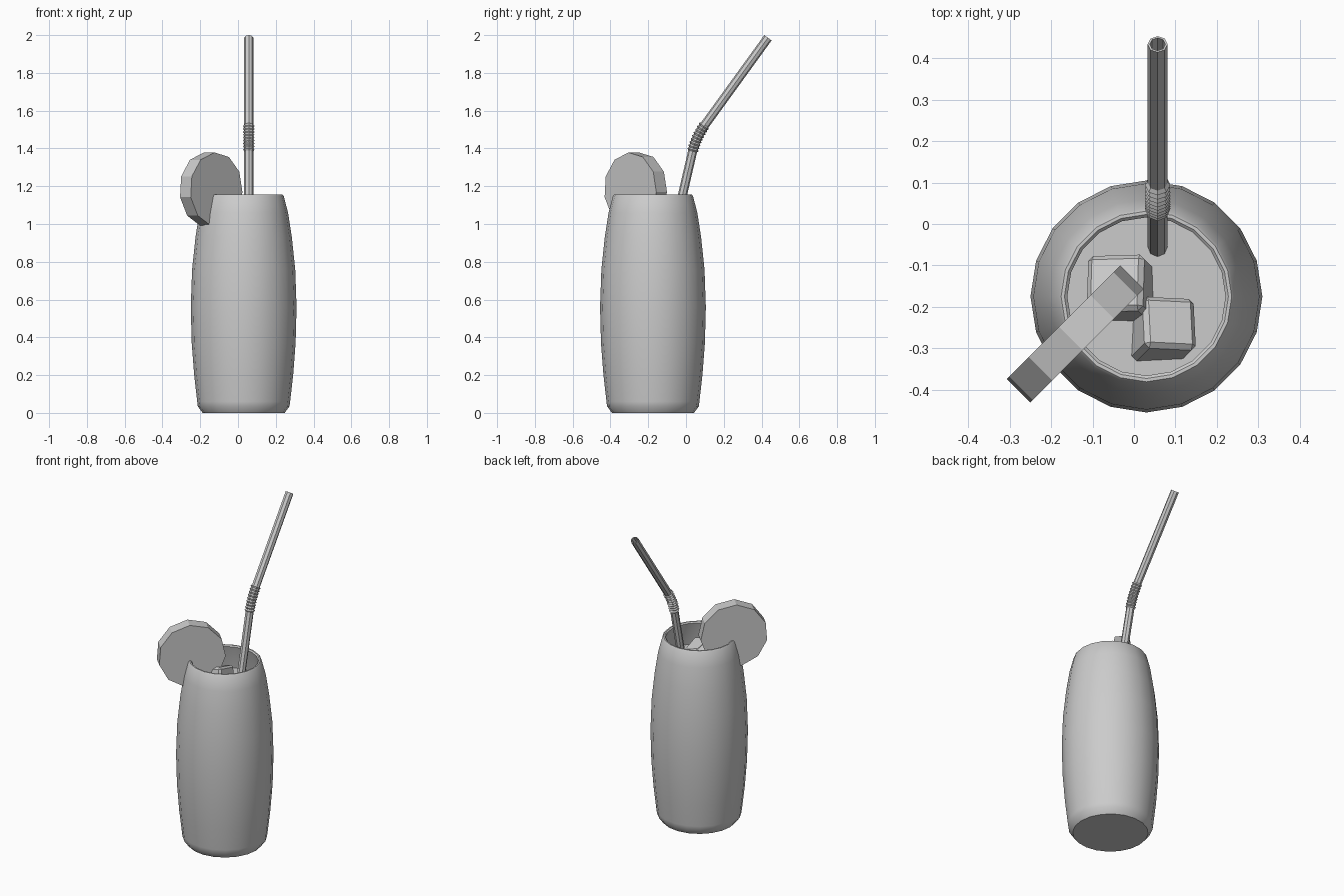
import bpy, bmesh, math
from mathutils import Matrix, Vector

if "Cube" in bpy.data.objects:
    bpy.data.objects.remove(bpy.data.objects["Cube"])

GREY = (0.6, 0.6, 0.6, 1.0)
CENTRE = Vector((0.03, -0.175, 0))
LEVEL = 1.0

grey = bpy.data.materials.new("plain grey")
grey.use_nodes = True
grey.diffuse_color = GREY
grey.node_tree.nodes["Principled BSDF"].inputs["Base Color"].default_value = GREY


def finish(name, bm, smooth=False):
    """Turn a bmesh into a named grey object."""
    bmesh.ops.recalc_face_normals(bm, faces=bm.faces)
    mesh = bpy.data.meshes.new(name)
    bm.to_mesh(mesh)
    bm.free()
    mesh.materials.append(grey)
    obj = bpy.data.objects.new(name, mesh)
    bpy.context.collection.objects.link(obj)
    if smooth:
        bpy.ops.object.select_all(action="DESELECT")
        obj.select_set(True)
        bpy.context.view_layer.objects.active = obj
        bpy.ops.object.shade_smooth_by_angle(angle=math.radians(30))
    return obj


def skin(bm, rings):
    """Bridge rings of points in order and cap both ends."""
    loops = [[bm.verts.new(p) for p in ring] for ring in rings]
    n = len(loops[0])
    for a, b in zip(loops, loops[1:]):
        for i in range(n):
            j = (i + 1) % n
            bm.faces.new((a[i], a[j], b[j], b[i]))
    bm.faces.new(loops[0])
    bm.faces.new(loops[-1])


def lathe(name, profile, sides=20):
    bm = bmesh.new()
    turns = [math.tau * i / sides for i in range(sides)]
    skin(bm, [[CENTRE + Vector((r * math.cos(a), r * math.sin(a), z)) for a in turns]
              for r, z in profile])
    return finish(name, bm, smooth=True)


# Barrel-shaped glass: outer wall, rounded rim, inner wall and floor
outer = [(0.217, 0), (0.243, 0.035), (0.246, 0.06), (0.262, 0.2), (0.275, 0.37), (0.28, 0.56),
         (0.273, 0.76), (0.255, 0.93), (0.235, 1.06), (0.212, 1.148)]
rim = [(0.206, 1.155), (0.198, 1.155), (0.191, 1.148)]
inner = [(r - 0.02, z) for r, z in reversed(outer[3:-1])] + [(0.22, 0.07)]
lathe("glass", outer + rim + inner)

# Drink filling the glass
lathe("drink", [(0.218, 0.075)] + [(r - 0.022, z) for r, z in outer[3:8]] + [(0.224, LEVEL)])


# Ice cubes, tilted so that one corner rises out of the drink
def ice(name, size, corner, sx, sy, tilt):
    turn = Matrix.Rotation(math.radians(tilt), 3, Vector((sy, -sx, 0)))
    half = size / 2
    bm = bmesh.new()
    bmesh.ops.create_cube(bm, size=size)
    offset = Vector(corner) - turn @ Vector((sx * half, sy * half, half))
    bmesh.ops.transform(bm, matrix=Matrix.Translation(offset) @ turn.to_4x4(), verts=bm.verts)
    bmesh.ops.bevel(bm, geom=bm.edges[:], offset=0.012, segments=1, affect="EDGES")
    finish(name, bm)


ice("ice_cube_back", 0.14, (-0.113, -0.075, LEVEL + 0.045), -1, 1, -20)
ice("ice_cube_left", 0.13, (0.147, -0.178, LEVEL + 0.03), 1, 1, -25)

# Fruit slice standing across the rim, along the diagonal
bm = bmesh.new()
bmesh.ops.create_cone(bm, cap_ends=True, segments=11, radius1=0.196, radius2=0.196, depth=0.08)
place = (Matrix.Translation((-0.143, -0.267, 1.183)) @ Matrix.Rotation(math.radians(45), 4, "Z")
         @ Matrix.Rotation(math.radians(90), 4, "X") @ Matrix.Rotation(math.radians(4), 4, "Z"))
bmesh.ops.transform(bm, matrix=place, verts=bm.verts)
finish("fruit_slice", bm)

# Bendy straw: path points are (y, z, radius)
R, RIB, BORE, RIBS = 0.024, 0.031, 0.019, 9
start, bend, end = Vector((0.035, 1.385)), Vector((0.053, 1.459)), Vector((0.1, 1.525))
tip = Vector((0.434, 1.986))
path = [(-0.24, 0.2, R)]
for i in range(2 * RIBS + 1):
    t = i / (2 * RIBS)
    p = start * (1 - t) ** 2 + bend * 2 * t * (1 - t) + end * t * t
    path.append((p.x, p.y, RIB if i % 2 else R))
path += [(tip.x, tip.y, R), (tip.x, tip.y, BORE), (end.x, end.y, BORE)]

rings = []
for i, (y, z, r) in enumerate(path):
    last = len(path) - 3
    a, b = path[max(min(i, last) - 1, 0)], path[min(i + 1, last)]
    along = Vector((0, b[0] - a[0], b[1] - a[1])).normalized()
    if i >= last:
        along = Vector((0, tip.x - end.x, tip.y - end.y)).normalized()
    across = Vector((1, 0, 0))
    up = along.cross(across)
    rings.append([Vector((0.057, y, z)) + r * (math.cos(k * math.tau / 8) * across
                  + math.sin(k * math.tau / 8) * up) for k in range(8)])
bm = bmesh.new()
skin(bm, rings)
finish("straw", bm)
